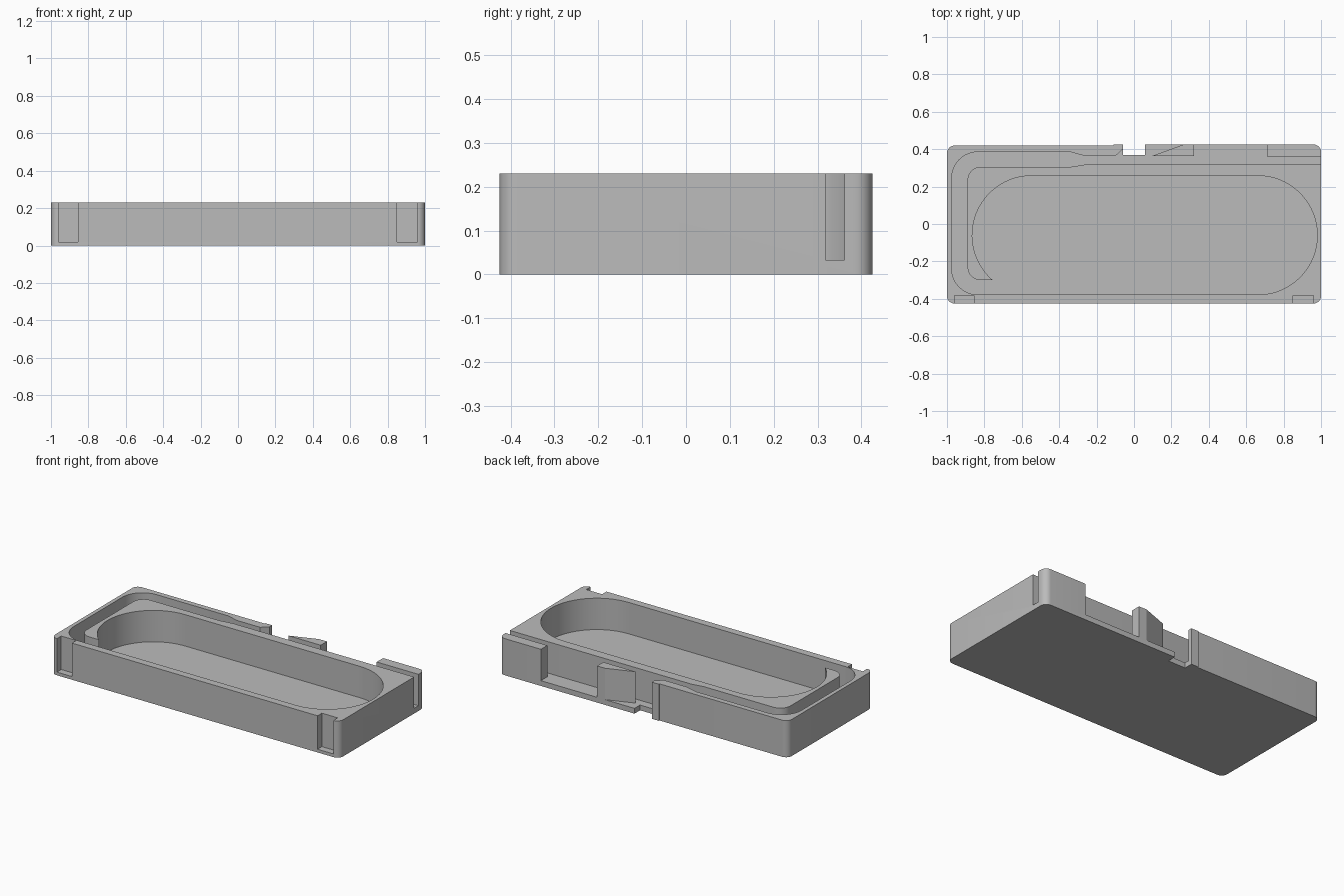
import bpy
import bmesh
from math import cos, sin, radians

if "Cube" in bpy.data.objects:
    bpy.data.objects.remove(bpy.data.objects["Cube"], do_unlink=True)

HEIGHT, FLOOR, BACK = 0.23, 0.033, 0.425

grey = bpy.data.materials.new("plain grey")
grey.use_nodes = True
grey.diffuse_color = (0.5, 0.5, 0.5, 1)
grey.node_tree.nodes["Principled BSDF"].inputs["Base Color"].default_value = grey.diffuse_color


def arc(cx, cy, r, start, end, steps=12):
    angles = [radians(start + (end - start) * i / steps) for i in range(steps + 1)]
    return [(cx + r * cos(a), cy + r * sin(a)) for a in angles]


def prism(name, outline, bottom, top):
    """Extrude a flat outline between two heights."""
    bm = bmesh.new()
    face = bm.faces.new([bm.verts.new((x, y, bottom)) for x, y in outline])
    grown = bmesh.ops.extrude_face_region(bm, geom=[face])["geom"]
    for v in grown:
        if isinstance(v, bmesh.types.BMVert):
            v.co.z = top
    bmesh.ops.recalc_face_normals(bm, faces=bm.faces)
    mesh = bpy.data.meshes.new(name)
    bm.to_mesh(mesh)
    bm.free()
    mesh.materials.append(grey)
    obj = bpy.data.objects.new(name, mesh)
    bpy.context.collection.objects.link(obj)
    return obj


def rectangle(x0, x1, y0, y1):
    return [(x0, y0), (x1, y0), (x1, y1), (x0, y1)]


def activate(obj):
    bpy.ops.object.select_all(action='DESELECT')
    obj.select_set(True)
    bpy.context.view_layer.objects.active = obj


def cut(obj, cutter):
    cutter.hide_render = True
    mod = obj.modifiers.new("cut", 'BOOLEAN')
    mod.operation, mod.solver, mod.object = 'DIFFERENCE', 'EXACT', cutter
    activate(obj)
    bpy.ops.object.modifier_apply(modifier=mod.name)
    bpy.data.objects.remove(cutter, do_unlink=True)


# Rounded block, with a slight step in the back edge beside the latch gap
R = 0.04
left_back = BACK - 0.006
body_outline = (
    arc(-1 + R, -BACK + R, R, 180, 270, 8)
    + arc(1 - R, -BACK + R, R, 270, 360, 8)
    + arc(1 - R, BACK - R, R, 0, 90, 8)
    + [(-0.11, BACK), (-0.11, left_back)]
    + arc(-1 + R, left_back - R, R, 90, 180, 8)
)
body = prism("case_body", body_outline, 0, HEIGHT)

# Cavity: side slot, wrapping channel, central basin and open back ledge
cavity = (
    [(1.1, 0.318), (-0.26, 0.318), (-0.34, 0.305)]
    + arc(-0.82, 0.235, 0.07, 90, 180)
    + arc(-0.82, -0.23, 0.07, 180, 270)
    + arc(-0.547, -0.06, 0.318, 229, 90, 32)
    + arc(0.662, -0.06, 0.318, 90, -90, 40)
    + arc(-0.835, -0.238, 0.14, 270, 180)
    + arc(-0.835, 0.245, 0.14, 180, 90)
    + [(-0.34, 0.385), (-0.26, 0.363), (-0.1, 0.363), (-0.06, 0.4)]
    + [(-0.06, 0.5), (0.71, 0.5), (0.71, 0.361), (1.1, 0.361)]
)
cut(body, prism("cavity_cutter", cavity, FLOOR, 0.4))

# Notch through the floor at the back
cut(body, prism("notch_cutter", rectangle(-0.06, 0.06, 0.37, 0.5), -0.1, 0.1))

# Pockets in the front face, open at the top
for x0, x1 in ((-0.96, -0.855), (0.85, 0.96)):
    cut(body, prism("pocket_cutter", rectangle(x0, x1, -0.5, -0.382), 0.02, 0.4))

activate(body)
bpy.ops.object.shade_smooth_by_angle(angle=radians(30))

# Wedge standing on the back ledge
prism("back_wedge", [(0.095, 0.363), (0.32, 0.363), (0.32, BACK), (0.265, BACK)], FLOOR, HEIGHT)
